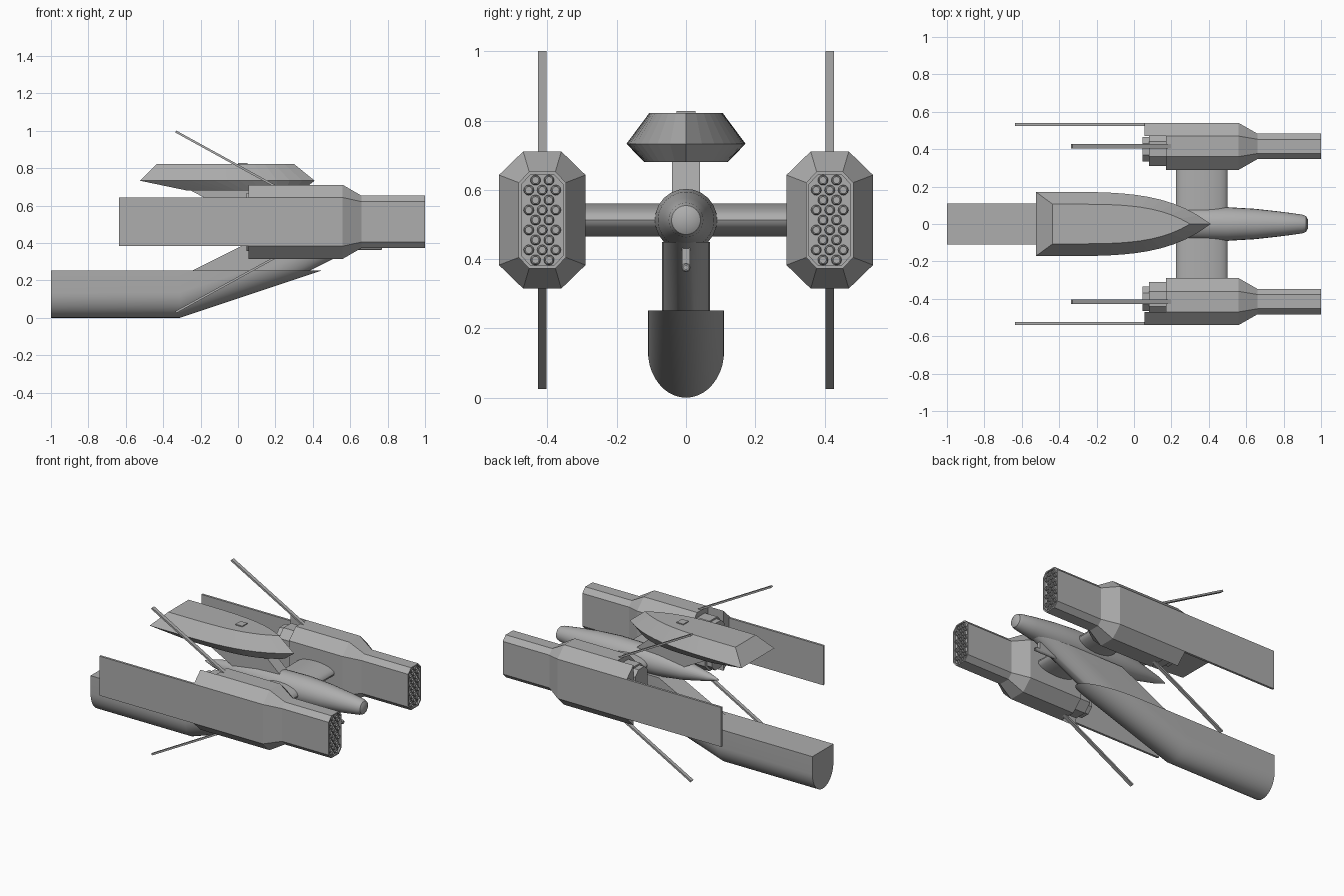
import bpy, bmesh
from math import sin, cos, pi, radians

cube = bpy.data.objects.get("Cube")
if cube:
    bpy.data.objects.remove(cube)

grey = bpy.data.materials.new("hull grey")
grey.use_nodes = True
GREY = (0.42, 0.42, 0.42, 1)
grey.diffuse_color = GREY
grey.node_tree.nodes["Principled BSDF"].inputs["Base Color"].default_value = GREY

AXIS_Z = 0.513   # height of the engine and main body axis
POD_Y = 0.415    # distance of each engine from the centre line


def finish(name, bm, mirror=False, smooth=False):
    """Turn a bmesh into an object, optionally mirrored across y = 0."""
    bmesh.ops.remove_doubles(bm, verts=bm.verts, dist=0.0001)
    bmesh.ops.recalc_face_normals(bm, faces=bm.faces)
    mesh = bpy.data.meshes.new(name)
    bm.to_mesh(mesh)
    bm.free()
    mesh.materials.append(grey)
    ob = bpy.data.objects.new(name, mesh)
    bpy.context.collection.objects.link(ob)
    if mirror:
        mod = ob.modifiers.new("Mirror", 'MIRROR')
        mod.use_axis = (False, True, False)
        mod.use_mirror_merge = False
    if smooth:
        bpy.ops.object.select_all(action='DESELECT')
        ob.select_set(True)
        bpy.context.view_layer.objects.active = ob
        bpy.ops.object.shade_smooth_by_angle(angle=radians(30))
    return ob


def loft(bm, rings, caps=True):
    """Skin a list of closed rings that have equal point counts."""
    rows = [[bm.verts.new(p) for p in ring] for ring in rings]
    n = len(rows[0])
    for a, b in zip(rows, rows[1:]):
        for i in range(n):
            j = (i + 1) % n
            bm.faces.new((a[i], a[j], b[j], b[i]))
    if caps:
        bm.faces.new(rows[0])
        bm.faces.new(rows[-1])


def revolve(bm, profile, y, z, sides):
    """Spin (x, radius) points around an axis along x."""
    loft(bm, [[(x, y + r * cos(2 * pi * i / sides), z + r * sin(2 * pi * i / sides))
               for i in range(sides)] for x, r in profile])


def octagon(x, hy, hz, cy, cz, y=POD_Y):
    """Chamfered rectangle of half size hy, hz with corner cuts cy, cz."""
    pts = [(hy, hz - cz), (hy - cy, hz), (cy - hy, hz), (-hy, hz - cz),
           (-hy, cz - hz), (cy - hy, -hz), (hy - cy, -hz), (hy, cz - hz)]
    return [(x, y + a, AXIS_Z + b) for a, b in pts]


def box(bm, x0, x1, y0, y1, z0, z1):
    loft(bm, [[(x, y0, z0), (x, y1, z0), (x, y1, z1), (x, y0, z1)] for x in (x0, x1)])


# Engine pods: wide body, taper, narrow muzzle with a recessed rim
bm = bmesh.new()
loft(bm, [octagon(0.17, 0.125, 0.198, 0.07, 0.068),
          octagon(0.56, 0.125, 0.198, 0.07, 0.068),
          octagon(0.66, 0.068, 0.14, 0.03, 0.032),
          octagon(1.0, 0.068, 0.14, 0.03, 0.032),
          octagon(1.0, 0.06, 0.132, 0.027, 0.029),
          octagon(0.988, 0.06, 0.132, 0.027, 0.029)])
finish("engine_pod", bm, mirror=True)

# Outer cheek that carries the pod side forward to the plate
bm = bmesh.new()
cheek = [(0.47, 0.198), (0.54, 0.13), (0.54, -0.13), (0.47, -0.198)]
loft(bm, [[(x, y, AXIS_Z + z) for y, z in cheek] for x in (0.055, 0.17)])
finish("pod_cheek", bm, mirror=True)

# Stepped plug inside the open end of the pod
bm = bmesh.new()
loft(bm, [octagon(0.08, 0.09, 0.165, 0.05, 0.05, 0.4),
          octagon(0.17, 0.09, 0.165, 0.05, 0.05, 0.4)])
loft(bm, [octagon(0.045, 0.065, 0.155, 0.035, 0.035, 0.4),
          octagon(0.08, 0.065, 0.155, 0.035, 0.035, 0.4)])
finish("pod_plug", bm, mirror=True)

# Long thin side plate
bm = bmesh.new()
box(bm, -0.635, 0.06, 0.525, 0.54, AXIS_Z - 0.13, AXIS_Z + 0.13)
finish("side_plate", bm, mirror=True)

# Honeycomb of small tubes in each muzzle
bm = bmesh.new()
for row in range(9):
    count = 2 + row % 2
    for col in range(count):
        y = POD_Y + (col - (count - 1) / 2) * 0.039
        z = AXIS_Z + (row - 4) * 0.0288
        revolve(bm, [(0.985, 0.015), (0.996, 0.015), (1.0, 0.012),
                     (1.0, 0.009), (0.989, 0.009)], y, z, 12)
finish("muzzle_tubes", bm, mirror=True)

# Slanted antennas above and below each pod
bm = bmesh.new()
for s in (1, -1):
    loft(bm, [[(x + dx, POD_Y + dy, AXIS_Z + s * (h + dz))
               for dx, dy, dz in ((-0.003, -0.012, -0.005), (-0.003, 0.012, -0.005),
                                  (0.003, 0.012, 0.005), (0.003, -0.012, 0.005))]
              for x, h in ((0.24, 0.168), (-0.333, 0.483))])
finish("antenna", bm, mirror=True)

# Flattened oval cross beam joining the pods
bm = bmesh.new()
loft(bm, [[(0.363 + 0.138 * cos(pi * i / 12), y, AXIS_Z + 0.047 * sin(pi * i / 12))
           for i in range(24)] for y in (-0.3, 0.3)])
finish("cross_beam", bm, smooth=True)

# Spindle shaped main body
bm = bmesh.new()
revolve(bm, [(-0.24, 0.003), (-0.17, 0.025), (0.0, 0.06), (0.17, 0.08), (0.35, 0.088),
             (0.5, 0.09), (0.65, 0.081), (0.8, 0.064), (0.9, 0.05), (0.92, 0.042),
             (0.93, 0.024)], 0, AXIS_Z, 24)
finish("main_body", bm, smooth=True)


def bullet(x0, x1, width, z, steps=14):
    """Outline with a square tail and a curved, pointed front."""
    side = [(x0 + (x1 - x0) * i / steps, width * (1 - (i / steps) ** 4.2))
            for i in range(steps + 1)]
    return [(x, y, z) for x, y in side] + [(x, -y, z) for x, y in side[-2::-1]]


# Upper deck and its small hatch
bm = bmesh.new()
loft(bm, [bullet(-0.27, 0.34, 0.12, 0.68), bullet(-0.525, 0.41, 0.172, 0.733),
          bullet(-0.435, 0.30, 0.106, 0.822)])
finish("upper_deck", bm)
bm = bmesh.new()
box(bm, 0.0, 0.05, -0.027, 0.027, 0.815, 0.828)
finish("deck_hatch", bm)

# Slanted strut under the deck
bm = bmesh.new()
loft(bm, [[(x0, -0.04, z), (x1, -0.04, z), (x1, 0.04, z), (x0, 0.04, z)]
          for x0, x1, z in ((-0.27, 0.22, 0.69), (0.03, 0.4, 0.53))])
finish("deck_strut", bm)

# Lower hull: trough section, then swept upward and trimmed flat at the top
TOP, BEND = 0.252, -0.31
trough = [(-0.11, TOP)] + [(-0.11 * cos(pi * i / 20), 0.135 - 0.135 * sin(pi * i / 20))
                           for i in range(21)] + [(0.11, TOP)]
bm = bmesh.new()
loft(bm, [[(-1.0, y, z) for y, z in trough],
          [(BEND, y, z) for y, z in trough],
          [(BEND + 3 * (TOP - z), y, TOP) for y, z in trough]])
finish("lower_hull", bm, smooth=True)

# Slanted neck from lower hull to main body, rounded at the front
plan = [(-0.25, 0.07)] + [(0.13 + 0.25 * sin(pi * i / 16), 0.07 * cos(pi * i / 16))
                          for i in range(17)] + [(-0.25, -0.07)]
bm = bmesh.new()
loft(bm, [[(x + 2 * (z - 0.25), y, z) for x, y in plan] for z in (0.22, 0.45)])
finish("neck", bm, smooth=True)

# Small gun under the main body
bm = bmesh.new()
revolve(bm, [(0.58, 0.013), (0.765, 0.013), (0.77, 0.01), (0.77, 0.006), (0.75, 0.006)],
        0, 0.376, 12)
box(bm, 0.62, 0.74, -0.011, 0.011, 0.38, 0.45)
finish("belly_gun", bm)
